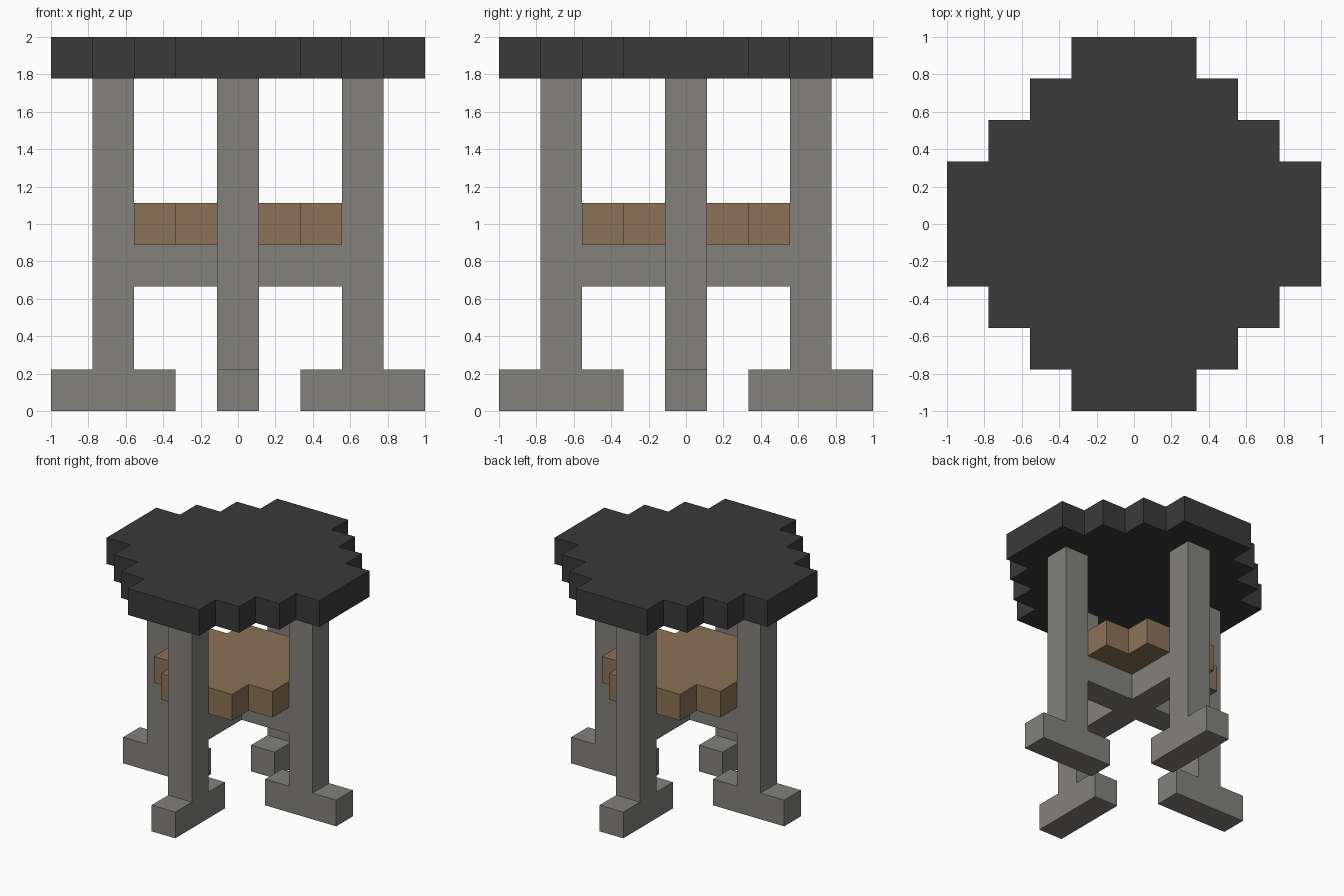
import bpy
import bmesh
from math import pi
from mathutils import Matrix, Vector

cube = bpy.data.objects.get("Cube")
if cube:
    bpy.data.objects.remove(cube, do_unlink=True)

U = 2 / 9  # one block; all measures below are in blocks


def material(name, srgb):
    linear = [((c / 255 + 0.055) / 1.055) ** 2.4 for c in srgb] + [1]
    mat = bpy.data.materials.new(name)
    mat.use_nodes = True
    mat.diffuse_color = linear
    bsdf = mat.node_tree.nodes["Principled BSDF"]
    bsdf.inputs["Base Color"].default_value = linear
    bsdf.inputs["Roughness"].default_value = 0.8
    return mat


def extrude_outline(bm, points, direction):
    """Closed prism from an outline; returns its faces."""
    base = bm.faces.new([bm.verts.new(p) for p in points])
    result = bmesh.ops.extrude_face_region(bm, geom=[base], use_keep_orig=True)
    moved = [g for g in result["geom"] if isinstance(g, bmesh.types.BMVert)]
    bmesh.ops.translate(bm, verts=moved, vec=direction)


def finish(bm, name, mat):
    bmesh.ops.recalc_face_normals(bm, faces=bm.faces)
    bmesh.ops.scale(bm, vec=(U, U, U), verts=bm.verts)
    mesh = bpy.data.meshes.new(name)
    bm.to_mesh(mesh)
    bm.free()
    mesh.materials.append(mat)
    obj = bpy.data.objects.new(name, mesh)
    bpy.context.collection.objects.link(obj)
    return obj


def stepped_disc(name, half, bottom, mat):
    """Round slab made of one-block stairs, one block thick."""
    corner = [Vector((half, 1.5, bottom))]
    while corner[-1].x > 1.5:
        corner.append(corner[-1] + Vector((-1, 0, 0)))
        corner.append(corner[-1] + Vector((0, 1, 0)))
    outline = [Matrix.Rotation(i * pi / 2, 3, "Z") @ p
               for i in range(4) for p in corner]
    bm = bmesh.new()
    extrude_outline(bm, outline, (0, 0, 1))
    return finish(bm, name, mat)


def leg_frame(name, mat):
    """Four footed legs joined by a crossbar."""
    bm = bmesh.new()
    arm = [(0.5, 3), (2.5, 3), (2.5, 1), (1.5, 1), (1.5, 0), (4.5, 0),
           (4.5, 1), (3.5, 1), (3.5, 8), (2.5, 8), (2.5, 4), (0.5, 4)]
    extrude_outline(bm, [(x, -0.5, z) for x, z in arm], (0, 1, 0))
    # open the inner end so the arms weld together at the hub
    inner = [f for f in bm.faces if all(v.co.x < 0.6 for v in f.verts)]
    bmesh.ops.delete(bm, geom=inner, context="FACES_ONLY")
    source = bm.verts[:] + bm.edges[:] + bm.faces[:]
    for i in range(1, 4):
        copy = bmesh.ops.duplicate(bm, geom=source)["geom"]
        bmesh.ops.rotate(bm, cent=(0, 0, 0),
                         matrix=Matrix.Rotation(i * pi / 2, 3, "Z"),
                         verts=[g for g in copy if isinstance(g, bmesh.types.BMVert)])
    bmesh.ops.remove_doubles(bm, verts=bm.verts, dist=0.01)
    bmesh.ops.holes_fill(bm, edges=[e for e in bm.edges if e.is_boundary], sides=4)
    return finish(bm, name, mat)


# Parts
leg_frame("leg_frame", material("grey metal", (130, 129, 124)))
stepped_disc("shelf", 2.5, 4, material("brown wood", (140, 115, 86)))
stepped_disc("table_top", 4.5, 8, material("charcoal", (58, 58, 58)))
